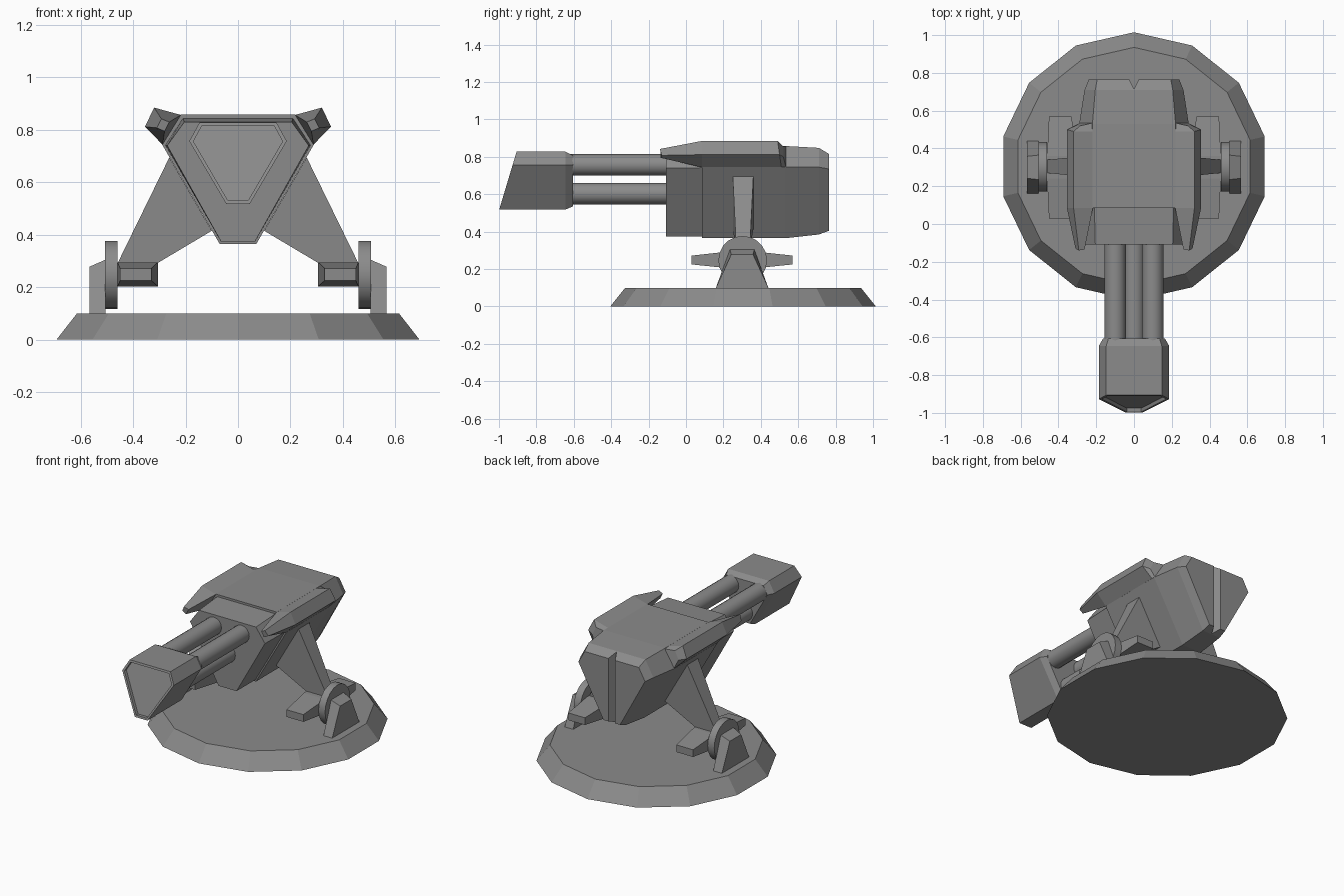
import bpy, bmesh, math
from mathutils import Matrix

cube = bpy.data.objects.get("Cube")
if cube:
    bpy.data.objects.remove(cube, do_unlink=True)

grey = bpy.data.materials.new("metal grey")
grey.use_nodes = True
COLOUR = (0.26, 0.26, 0.26, 1)
grey.diffuse_color = COLOUR
grey.node_tree.nodes["Principled BSDF"].inputs["Base Color"].default_value = COLOUR


def finish(name, bm):
    bmesh.ops.recalc_face_normals(bm, faces=bm.faces)
    mesh = bpy.data.meshes.new(name)
    bm.to_mesh(mesh)
    bm.free()
    mesh.materials.append(grey)
    obj = bpy.data.objects.new(name, mesh)
    bpy.context.collection.objects.link(obj)
    return obj


def loft(name, sections, side=1):
    """Skin a row of equal-length closed sections and cap both ends."""
    bm = bmesh.new()
    rings = [[bm.verts.new((x * side, y, z)) for x, y, z in s] for s in sections]
    for a, b in zip(rings, rings[1:]):
        for i in range(len(a)):
            j = (i + 1) % len(a)
            bm.faces.new((a[i], a[j], b[j], b[i]))
    bm.faces.new(rings[0])
    bm.faces.new(rings[-1])
    return finish(name, bm)


def drum(name, sides, r1, r2, depth, location, axis="Z", turn=0.0, smooth=True):
    bm = bmesh.new()
    bmesh.ops.create_cone(bm, cap_ends=True, segments=sides, radius1=r1, radius2=r2, depth=depth)
    rot = {"Z": Matrix(), "Y": Matrix.Rotation(math.pi / 2, 4, "X"),
           "X": Matrix.Rotation(math.pi / 2, 4, "Y")}[axis]
    bm.transform(Matrix.Translation(location) @ rot @ Matrix.Rotation(turn, 4, "Z"))
    obj = finish(name, bm)
    if smooth:
        bpy.ops.object.select_all(action="DESELECT")
        obj.select_set(True)
        bpy.context.view_layer.objects.active = obj
        bpy.ops.object.shade_smooth_by_angle(angle=math.radians(35))
    return obj


def hexagon(y, top, shoulder, bottom):
    """Symmetric six-sided section from three right-hand (x, z) corners."""
    half = [top, shoulder, bottom]
    pts = half + [(-x, z) for x, z in reversed(half)]
    return [(x, y(z) if callable(y) else y, z) for x, z in pts]


def rect(x0, x1, y, z0, z1):
    return [(x0, y, z0), (x1, y, z0), (x1, y, z1), (x0, y, z1)]


# Round base plate
drum("base", 14, 0.71, 0.63, 0.1, (0, 0.305, 0.05), smooth=False)

# Turret body, tapering to the back
body = loft("body", [
    hexagon(0.085, (0.22, 0.858), (0.29, 0.745), (0.07, 0.365)),
    hexagon(0.53, (0.22, 0.858), (0.29, 0.745), (0.07, 0.365)),
    hexagon(0.71, (0.205, 0.848), (0.262, 0.745), (0.065, 0.385)),
    hexagon(0.765, (0.195, 0.815), (0.24, 0.735), (0.06, 0.405)),
])

# Upright V groove cut in the back of the body
cutter = loft("groove_cutter", [
    [(-0.035, 0.785, z), (0, 0.715, z), (0.035, 0.785, z)] for z in (0.2, 1.0)])
cutter.hide_render = True
cut = body.modifiers.new("groove", "BOOLEAN")
cut.object = cutter
cut.operation = "DIFFERENCE"
bpy.context.view_layer.objects.active = body
bpy.ops.object.modifier_apply(modifier=cut.name)
bpy.data.objects.remove(cutter, do_unlink=True)

# Slightly smaller front block that carries the barrels
loft("front_block", [
    hexagon(-0.108, (0.205, 0.83), (0.27, 0.74), (0.065, 0.375)),
    hexagon(0.1, (0.21, 0.845), (0.277, 0.742), (0.066, 0.375)),
])

# Three barrels
for name, x, z in (("left_barrel", 0.1, 0.757), ("right_barrel", -0.1, 0.757),
                   ("lower_barrel", 0, 0.603)):
    drum(name, 16, 0.057, 0.057, 0.54, (x, -0.36, z), axis="Y")


# Muzzle shroud with slanted, shallowly recessed front
def slant(z):
    return -0.905 - (0.83 - z) * 0.3


def recess(z):
    return slant(z) + 0.02


outer = ((0.147, 0.828), (0.186, 0.757), (0.045, 0.518))
inner = ((0.138, 0.815), (0.17, 0.756), (0.038, 0.53))
loft("muzzle", [
    hexagon(-0.605, (0.135, 0.808), (0.163, 0.755), (0.038, 0.535)),
    hexagon(-0.645, *outer),
    hexagon(slant, *outer),
    hexagon(slant, *inner),
    hexagon(recess, *inner),
])

for side, label in ((1, "left"), (-1, "right")):
    # Shoulder pod with a forward prong
    loft(label + "_shoulder_pod", [
        [(0.262, -0.135, 0.83), (0.292, -0.14, 0.842), (0.31, -0.13, 0.808), (0.28, -0.135, 0.795)],
        [(0.218, 0.085, 0.857), (0.32, 0.085, 0.885), (0.355, 0.085, 0.812), (0.288, 0.085, 0.744)],
        [(0.218, 0.49, 0.857), (0.32, 0.49, 0.885), (0.355, 0.5, 0.812), (0.288, 0.51, 0.744)],
        [(0.218, 0.535, 0.855), (0.285, 0.52, 0.855), (0.31, 0.52, 0.8), (0.286, 0.535, 0.744)],
    ], side)

    # Support arm, narrower towards the foot
    loft(label + "_arm", [
        [(0.262, 0.25, 0.695), (0.1, 0.25, 0.415), (0.1, 0.36, 0.415), (0.262, 0.36, 0.695)],
        [(0.46, 0.27, 0.29), (0.31, 0.27, 0.29), (0.31, 0.34, 0.29), (0.46, 0.34, 0.29)],
    ], side)

    # Tapered cross bar under the arm
    loft(label + "_cross_bar", [
        rect(0.33, 0.45, 0.03, 0.225, 0.272),
        rect(0.306, 0.46, 0.24, 0.203, 0.295),
        rect(0.306, 0.46, 0.36, 0.203, 0.295),
        rect(0.33, 0.45, 0.57, 0.225, 0.272),
    ], side)

    # Pivot disc
    drum(label + "_pivot_disc", 20, 0.13, 0.13, 0.047, (side * 0.483, 0.303, 0.247), axis="X")

    # Outer bracket with a sloping top
    loft(label + "_bracket", [
        [(0.505, 0.158, 0.095), (0.505, 0.235, 0.305), (0.505, 0.365, 0.305), (0.505, 0.442, 0.095)],
        [(0.567, 0.158, 0.095), (0.567, 0.242, 0.278), (0.567, 0.358, 0.278), (0.567, 0.442, 0.095)],
    ], side)
